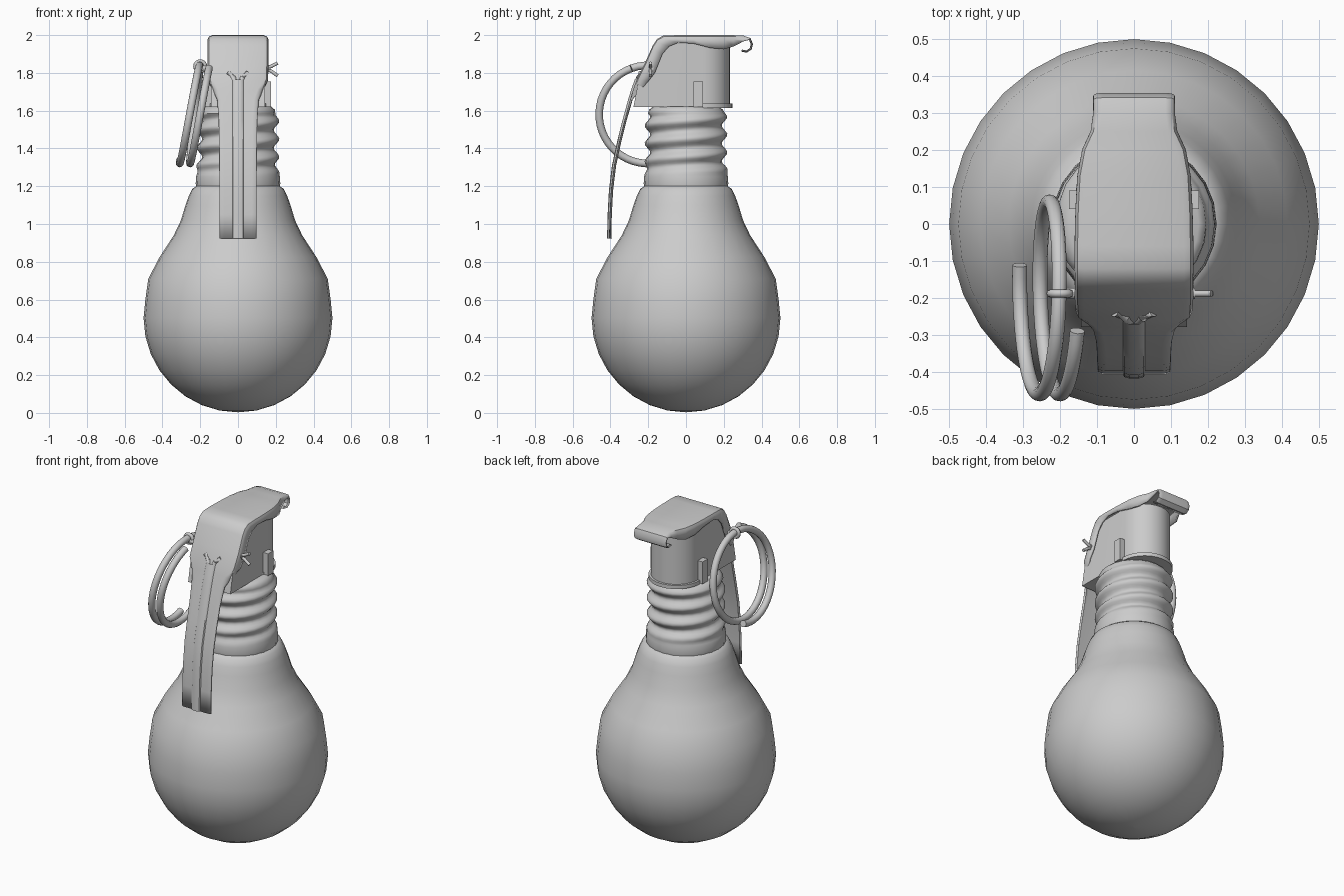
import bpy, bmesh
from math import sin, cos, pi, radians
from mathutils import Vector

if "Cube" in bpy.data.objects:
    bpy.data.objects.remove(bpy.data.objects["Cube"])


def make(name, verts, faces, angle=40, solid=0):
    me = bpy.data.meshes.new(name)
    me.from_pydata(verts, [], faces)
    bm = bmesh.new()
    bm.from_mesh(me)
    bmesh.ops.remove_doubles(bm, verts=bm.verts, dist=1e-5)
    bmesh.ops.recalc_face_normals(bm, faces=bm.faces)
    bm.to_mesh(me)
    bm.free()
    ob = bpy.data.objects.new(name, me)
    bpy.context.collection.objects.link(ob)
    if solid:
        m = ob.modifiers.new("thickness", 'SOLIDIFY')
        m.thickness, m.offset = solid, 0
    bpy.ops.object.select_all(action='DESELECT')
    ob.select_set(True)
    bpy.context.view_layer.objects.active = ob
    bpy.ops.object.shade_smooth_by_angle(angle=radians(angle))
    return ob


def loft(name, rows, closed=True, caps=False, **kw):
    n, verts, faces = len(rows[0]), [v for r in rows for v in r], []
    for i in range(len(rows) - 1):
        for j in range(n if closed else n - 1):
            k = (j + 1) % n
            faces.append((i*n + j, i*n + k, (i+1)*n + k, (i+1)*n + j))
    if caps:
        faces += [tuple(range(n)), tuple(range((len(rows)-1)*n, len(rows)*n))]
    return make(name, verts, faces, **kw)


def circle(r, z, n, cy=0):
    return [(r*cos(2*pi*i/n), cy + r*sin(2*pi*i/n), z) for i in range(n)]


def tube(name, pts, r, n=10):
    pts, rows = [Vector(p) for p in pts], []
    for i, p in enumerate(pts):
        t = (pts[min(i+1, len(pts)-1)] - pts[max(i-1, 0)]).normalized()
        ref = Vector((1, 0, 0)) if abs(t.x) < .7 else Vector((0, 1, 0))
        a = t.cross(ref).normalized()
        b = t.cross(a)
        rows.append([p + r*(a*cos(2*pi*j/n) + b*sin(2*pi*j/n)) for j in range(n)])
    return loft(name, rows, caps=True)


# Glass bulb: spherical bottom flowing into a tapered neck
prof = [(.5*sin(a), .503 - .5*cos(a)) for a in [radians(11.25*i + .01) for i in range(10)]]
prof += [(.475, .71), (.415, .825), (.34, .94), (.302, 1.02), (.278, 1.1),
         (.26, 1.15), (.243, 1.185), (.215, 1.205)]
loft("bulb", [circle(r, z, 32) for r, z in prof], caps=True)

# Screw cap with a helical thread
rows = [circle(.222, 1.2, 24), circle(.224, 1.215, 24)]
for i in range(29):
    z = 1.25 + i*.012
    w = max(0, min(1, (z - 1.26)/.06, (1.6 - z)/.03))
    row = []
    for j in range(24):
        a = 2*pi*j/24
        r = .222 - .018*min(1, (z - 1.25)/.08) + w*.015*cos(2*pi*(z - 1.45)/.095 - a)
        row.append((r*cos(a), r*sin(a), z))
    rows.append(row)
rows += [circle(.195, 1.605, 24), circle(.175, 1.622, 24)]
loft("screw_cap", rows, caps=True, angle=60)

# Fuze housing: round back, straight sides, slanted front
def footprint(front, z, r=.143):
    arc = [(r*cos(pi*i/14), .09 + r*sin(pi*i/14), z) for i in range(15)]
    return arc + [(-r, front, z), (r, front, z)]


loft("fuze_housing", [footprint(-.278, 1.62), footprint(-.25, 1.765),
                      footprint(-.205, 1.85), footprint(-.15, 1.955)], caps=True)
loft("housing_rim", [circle(.157, 1.615, 28, .09), circle(.157, 1.637, 28, .09)], caps=True)
for s, side in ((-1, "left"), (1, "right")):
    sec = [(s*.13, .04), (s*.176, .04), (s*.176, .09), (s*.13, .09)]
    loft("lug_" + side, [[(x, y, z) for x, y in sec] for z in (1.62, 1.755)], caps=True)

# Safety lever rows: y, z, half width, side flange lower edge y, z
lever = [(.295, 1.918, .105, .295, 1.921), (.32, 1.912, .105, .32, 1.916),
         (.343, 1.927, .105, .34, 1.93), (.349, 1.952, .105, .345, 1.952),
         (.338, 1.98, .105, .335, 1.976), (.3, 1.993, .105, .3, 1.965),
         (.25, 1.994, .112, .25, 1.94), (.2, 1.994, .135, .2, 1.925),
         (.13, 1.994, .148, .13, 1.932), (.04, 1.994, .153, .04, 1.955),
         (-.06, 1.994, .155, -.04, 1.96), (-.12, 1.992, .155, -.09, 1.94),
         (-.15, 1.975, .155, -.125, 1.9), (-.172, 1.94, .155, -.145, 1.85),
         (-.215, 1.845, .155, -.165, 1.8), (-.255, 1.765, .152, -.2, 1.755),
         (-.273, 1.715, .125, -.25, 1.7), (-.29, 1.66, .105, -.284, 1.658),
         (-.32, 1.55, .097, -.316, 1.55), (-.35, 1.43, .095, -.346, 1.43),
         (-.376, 1.31, .094, -.372, 1.31), (-.392, 1.18, .093, -.388, 1.18),
         (-.399, 1.05, .093, -.395, 1.05), (-.402, .922, .093, -.398, .922)]
rows = []
for y, z, h, fy, fz in lever:
    k = min(1, .022/(Vector((fy - y, fz - z)).length + 1e-6)) * .8
    ky, kz = y + (fy - y)*k, z + (fz - z)*k
    my, mz = y + (fy - y)*k*.3, z + (fz - z)*k*.3
    half = [(h, fy, fz), (h, ky, kz), (h - .006, my, mz), (h - .02, y, z)]
    rows.append(half + [(-x, yy, zz) for x, yy, zz in reversed(half)])
loft("safety_lever", rows, closed=False, solid=.011)

# Pressed stiffening rib down the lever, forked at the top
rib = []
for y, z, *_ in lever[15:]:
    rib.append([(x, y - d, z) for x, d in
                ((-.032, .003), (-.026, .012), (-.012, .016), (.012, .016), (.026, .012), (.032, .003))])
loft("lever_rib", rib, closed=False)
for s, side in ((-1, "left"), (1, "right")):
    tube("rib_fork_" + side, [(s*.012, -.262, 1.74), (s*.024, -.25, 1.775),
                              (s*.052, -.238, 1.8)], .014)

# Cotter pin with splayed ends and an eye
tube("safety_pin", [(-.2, -.188, 1.825), (.165, -.188, 1.825)], .016)
for s, side in ((-1, "lower"), (1, "upper")):
    tube("pin_end_" + side, [(.15, -.188, 1.822 + s*.005), (.175, -.188, 1.822 + s*.012),
                             (.21, -.188, 1.818 + s*.034)], .009)
bpy.ops.mesh.primitive_torus_add(location=(-.2, -.188, 1.835), rotation=(pi/2, 0, 0),
                                 major_radius=.026, minor_radius=.011,
                                 major_segments=16, minor_segments=8)
bpy.context.object.name = "pin_eye"
bpy.ops.object.shade_smooth_by_angle(angle=radians(60))

# Pull ring: one and a half turns of wire, leaning outward at the bottom
pts = []
for i in range(73):
    d = -20 + 540*i/72
    u = -.26*cos(radians(d))
    pts.append((-.2725 + .15*u + .055*(d + 20)/360, -.2 - .26*sin(radians(d)), 1.58 + u))
tube("pull_ring", pts, .02, 12)
